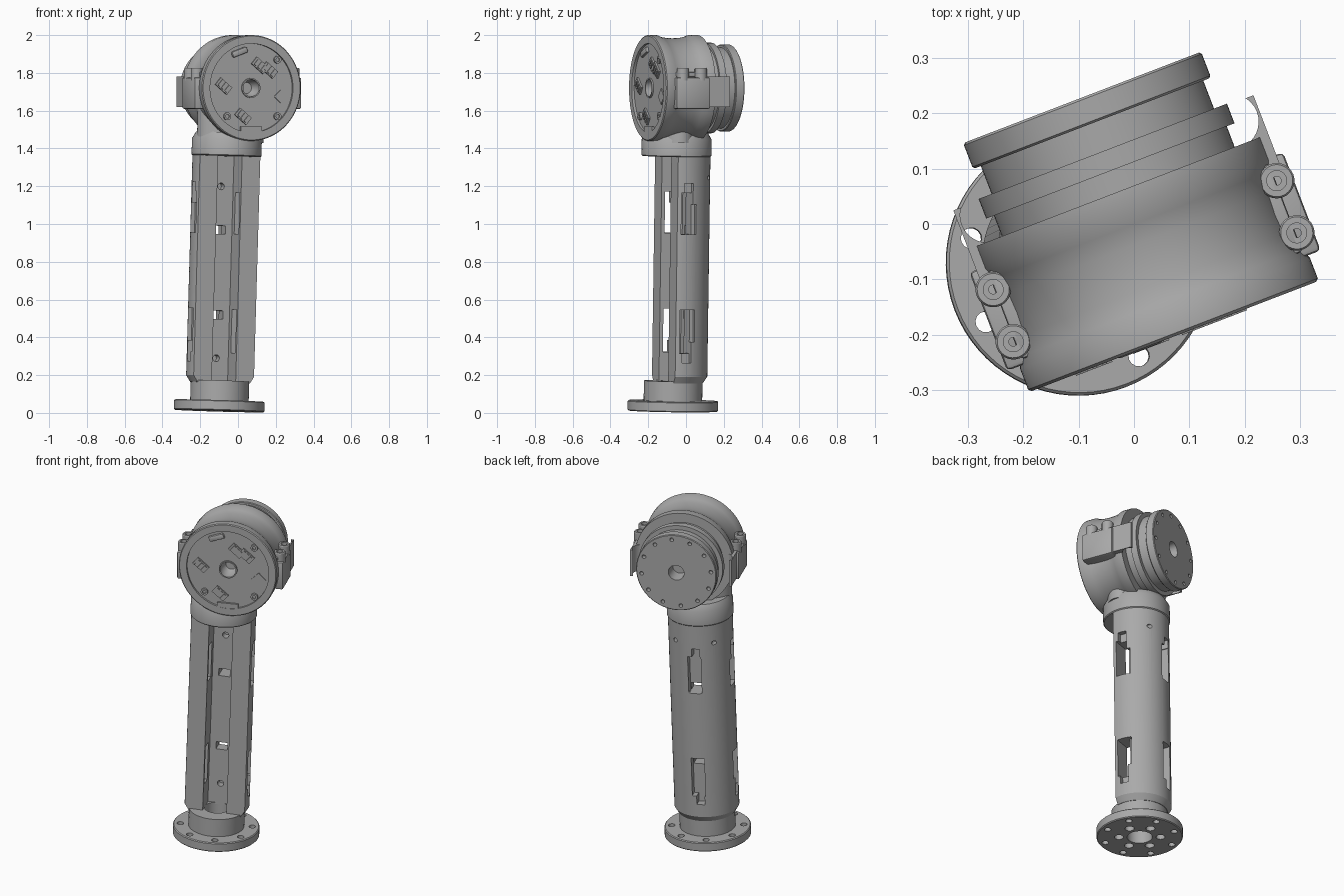
import bpy, bmesh
from math import radians, cos, sin, tau
from mathutils import Matrix, Vector

if "Cube" in bpy.data.objects:
    bpy.data.objects.remove(bpy.data.objects["Cube"])

metal = bpy.data.materials.new("grey_metal")
metal.use_nodes = True
grey = (0.4, 0.4, 0.4, 1)
metal.diffuse_color = grey
metal.node_tree.nodes["Principled BSDF"].inputs["Base Color"].default_value = grey

# Frames: the head (x across, y along its axis, z up) and the leaning column
T = Matrix.Translation
TURN = Matrix.Rotation(radians(21), 4, 'Z')
HEAD = T((0.072, -0.203, 1.72)) @ TURN
AXIS = HEAD @ Matrix.Rotation(radians(-90), 4, 'X')
LEAN = Vector((0, 0, 1)).rotation_difference(Vector((0.04, 0.02, 1.39)))
COLUMN = T((-0.10, -0.07, 0.01)) @ LEAN.to_matrix().to_4x4() @ TURN
BACKWARD = Matrix.Rotation(radians(-90), 4, 'X')


def finish(name, bm, frame):
    bm.transform(frame)
    bmesh.ops.recalc_face_normals(bm, faces=bm.faces)
    mesh = bpy.data.meshes.new(name)
    bm.to_mesh(mesh)
    bm.free()
    mesh.materials.append(metal)
    obj = bpy.data.objects.new(name, mesh)
    bpy.context.collection.objects.link(obj)
    return obj


def smooth(obj):
    bpy.ops.object.select_all(action='DESELECT')
    obj.select_set(True)
    bpy.context.view_layer.objects.active = obj
    bpy.ops.object.shade_smooth_by_angle(angle=radians(30))
    return obj


def lathe(name, profile, frame, steps=72, ring=False):
    """Spin (radius, height) points about the frame's z axis."""
    bm = bmesh.new()
    verts = [bm.verts.new((r, 0, h)) for r, h in profile]
    edges = [bm.edges.new(p) for p in zip(verts, verts[1:])]
    if ring:
        edges.append(bm.edges.new((verts[-1], verts[0])))
    bmesh.ops.spin(bm, geom=verts + edges, cent=(0, 0, 0), axis=(0, 0, 1),
                   angle=tau, steps=steps)
    bmesh.ops.remove_doubles(bm, verts=bm.verts, dist=1e-5)
    return finish(name, bm, frame)


def rod(name, radius, low, high, frame, steps=20):
    return lathe(name, [(0, low), (radius, low), (radius, high), (0, high)], frame, steps)


def box(name, xs, ys, zs, frame, bevel=0):
    bm = bmesh.new()
    bmesh.ops.create_cube(bm, size=1)
    size = [b - a for a, b in (xs, ys, zs)]
    mid = [(a + b) / 2 for a, b in (xs, ys, zs)]
    bm.transform(T(mid) @ Matrix.Diagonal((*size, 1)))
    if bevel:
        bmesh.ops.bevel(bm, geom=bm.edges[:], offset=bevel, segments=2,
                        affect='EDGES', profile=0.5)
    return finish(name, bm, frame)


def cut(obj, cutters):
    bpy.context.view_layer.objects.active = obj
    for cutter in cutters:
        mod = obj.modifiers.new("cut", 'BOOLEAN')
        mod.operation = 'DIFFERENCE'
        mod.solver = 'EXACT'
        mod.object = cutter
        bpy.ops.object.modifier_apply(modifier=mod.name)
        bpy.data.objects.remove(cutter)


def hole_circle(count, ring, radius, low, high, frame, phase=0.0):
    spots = [phase + tau * i / count for i in range(count)]
    return [rod("hole", radius, low, high,
                frame @ T((ring * cos(a), ring * sin(a), 0)), 14) for a in spots]


# Base flange with spigot and bolt holes
base = lathe("base_flange", [(0.07, 0), (0.235, 0), (0.24, 0.005), (0.24, 0.05),
                             (0.235, 0.055), (0.155, 0.055), (0.155, 0.16),
                             (0.07, 0.16)], COLUMN, ring=True)
cut(base, hole_circle(8, 0.2, 0.019, -0.02, 0.08, COLUMN, 0.2)
    + hole_circle(6, 0.115, 0.026, -0.02, 0.045, COLUMN))
smooth(base)

# Column: flattened front, deep channel, side windows and back pockets
column = lathe("column", [(0, 0.15), (0.158, 0.15), (0.18, 0.185), (0.18, 1.355),
                          (0, 1.355)], COLUMN)
cutters = [box("front_flat", (-0.3, 0.3), (-0.3, -0.055), (0.1, 1.4), COLUMN),
           box("channel", (-0.068, 0.068), (-0.3, 0.065), (0.1, 1.4), COLUMN)]
for low, high, port in ((0.94, 1.16, 0.96), (0.31, 0.54, 0.51)):
    top = low > 0.6
    ext = (high - 0.02, high + 0.05) if top else (low - 0.05, low + 0.02)
    half = (low, high - 0.06) if top else (low + 0.06, high)
    cutters += [
        box("window", (-0.3, 0.3), (-0.035, 0.03), (low, high), COLUMN),
        box("back_pocket", (-0.04, 0.035), (0.13, 0.3), (low, high), COLUMN),
        box("back_slot", (-0.035, 0.01), (0.13, 0.3), ext, COLUMN),
        box("port", (-0.032, 0.032), (0, 0.3), (port - 0.022, port + 0.022), COLUMN)]
    for a, b in ((-0.3, -0.15), (0.15, 0.3)):
        cutters += [box("side_slot", (a, b), (-0.02, 0.03), ext, COLUMN),
                    box("side_step", (a, b), (-0.03, 0.05), half, COLUMN)]
for z in (0.28, 1.19):
    cutters.append(rod("screw_hole", 0.018, 0, 0.11, COLUMN @ T((0, 0, z)) @ BACKWARD))
for x in (-0.11, 0.11):
    cutters.append(rod("pin_hole", 0.012, 0.1, 0.3, COLUMN @ T((x, 0, 1.24)) @ BACKWARD))
cut(column, cutters)
smooth(column)

# Collar and oval neck that carry the head
smooth(lathe("collar", [(0, 1.35), (0.18, 1.35), (0.185, 1.355), (0.185, 1.44),
                        (0.165, 1.475), (0, 1.475)], COLUMN))
oval = HEAD @ T((-0.06, 0.16, 0)) @ Matrix.Diagonal((1, 0.6, 1, 1))
smooth(lathe("neck", [(0, -0.29), (0.183, -0.29), (0.181, -0.11), (0, -0.11)], oval))

# Head: recessed face, waisted housing, seal rings and output flange in one turning
head = lathe("head_housing", [
    (0, 0.08), (0.03, 0.08), (0.045, 0.05), (0.045, 0.005), (0.052, 0.005),
    (0.052, 0.014), (0.235, 0.014), (0.235, 0), (0.275, 0), (0.28, 0.005),
    (0.28, 0.045), (0.271, 0.065), (0.265, 0.10), (0.263, 0.14), (0.265, 0.18),
    (0.271, 0.215), (0.28, 0.235), (0.28, 0.28), (0.225, 0.28), (0.225, 0.32),
    (0.24, 0.32), (0.24, 0.358), (0.215, 0.358), (0.215, 0.412), (0.226, 0.412),
    (0.23, 0.416), (0.23, 0.458), (0.226, 0.462), (0.045, 0.462), (0.04, 0.38),
    (0, 0.38)], AXIS, steps=96)
cut(head, hole_circle(12, 0.2, 0.011, 0.43, 0.5, AXIS, 0.13))
smooth(head)

# Clamp lugs, ears and bolts on both sides of the head
for side, name in ((1, "left"), (-1, "right")):
    def span(a, b):
        return tuple(sorted((a * side, b * side)))
    smooth(box(name + "_clamp_lug", span(0.2, 0.303), (0.05, 0.24), (-0.11, 0.055),
               HEAD, 0.008))
    smooth(box(name + "_clamp_cap", span(0.19, 0.272), (0.06, 0.23), (0.058, 0.085),
               HEAD, 0.006))
    ear = box(name + "_ear", span(0.252, 0.29), (0.22, 0.355), (-0.1, 0.06), HEAD)
    cut(ear, [rod("scallop", 0.05, -0.3, 0.3, HEAD @ T((side * 0.235, 0.325, 0)), 32)])
    smooth(ear)
    for y in (0.095, 0.196):
        smooth(lathe(name + "_bolt_boss", [
            (0, 0.04), (0.008, 0.04), (0.008, 0.085), (0.018, 0.085), (0.018, 0.105),
            (0.029, 0.105), (0.032, 0.1), (0.032, 0.04)],
            HEAD @ T((side * 0.274, y, 0)), 28))

# Circuit face: connectors with pin bars, a flat chip and screws
def on_face(x, z, turn):
    return HEAD @ T((x, 0, z)) @ Matrix.Rotation(radians(turn), 4, 'Y')


for x, z, turn in ((-0.155, 0.01, 40), (0.05, 0.12, 40), (0.105, 0.095, 40),
                   (-0.045, -0.15, 40)):
    frame = on_face(x, z, turn)
    box("connector", (-0.042, 0.042), (0.004, 0.02), (-0.024, 0.024), frame)
    for k in (-0.024, 0, 0.024):
        box("connector_bar", (k - 0.007, k + 0.007), (-0.003, 0.006), (-0.018, 0.018), frame)
box("flat_chip", (-0.03, 0.03), (0.008, 0.02), (-0.03, 0.03), on_face(0.175, -0.045, 45))
smooth(box("oval_socket", (-0.045, 0.045), (-0.002, 0.02), (-0.016, 0.016),
           on_face(-0.065, 0.19, -20), 0.007))
box("lower_tab", (-0.06, 0.06), (0.001, 0.02), (-0.018, 0.018), on_face(0.0, -0.222, 0))
for x, z in ((-0.135, -0.15), (0.15, -0.15), (0.15, 0.15)):
    smooth(lathe("face_screw", [(0, 0.01), (0.01, 0.01), (0.01, 0.002), (0.02, 0.002),
                                (0.02, 0.02)], AXIS @ T((x, -z, 0)), 20))
